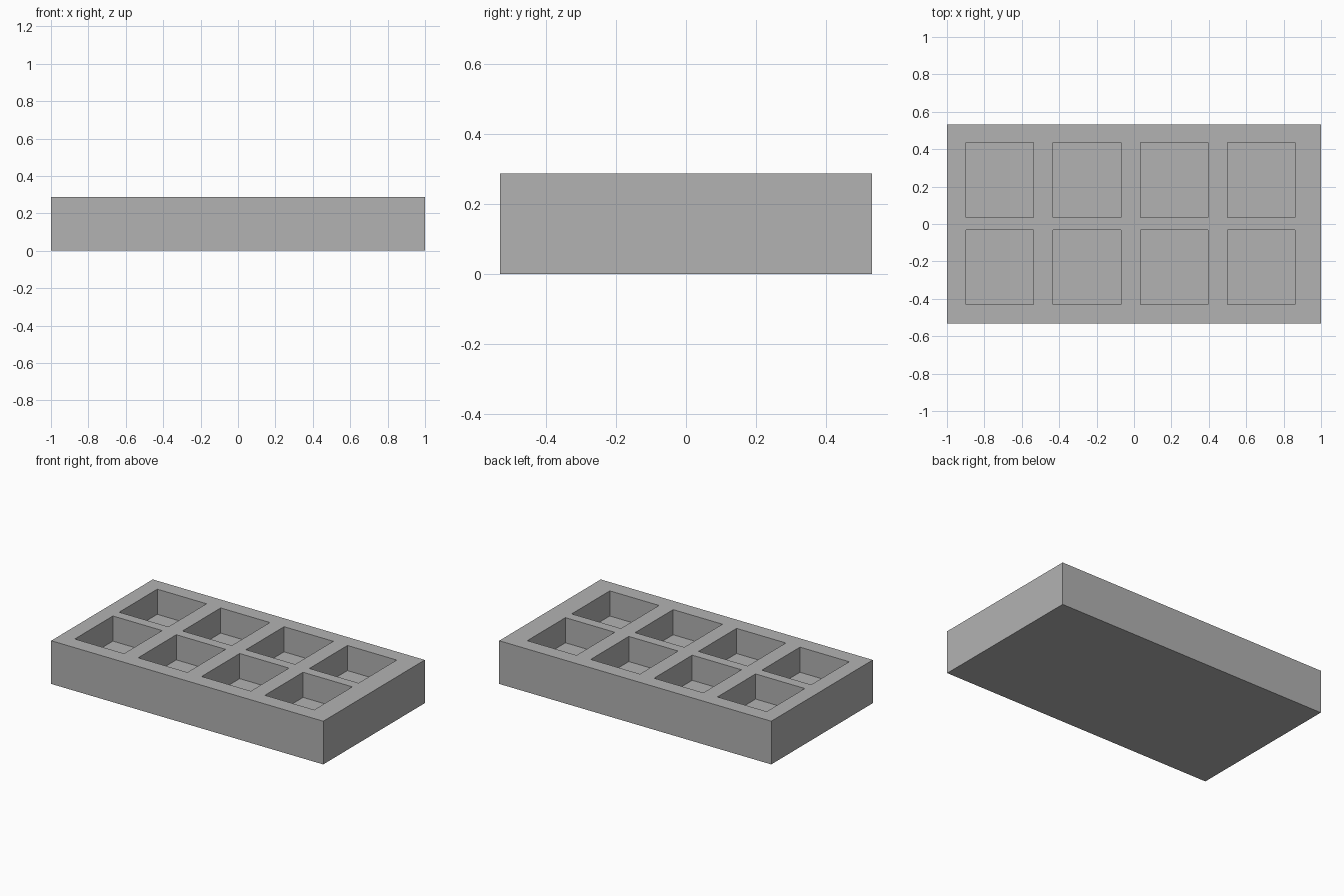
import bpy
import bmesh

WIDTH, DEPTH, HEIGHT = 2.0, 1.066, 0.287
FLOOR = 0.12
POCKET_X, POCKET_Y = 0.362, 0.4
COLUMNS = [-0.717 + 0.466 * i for i in range(4)]
ROWS = [-0.231, 0.235]

if "Cube" in bpy.data.objects:
    bpy.data.objects.remove(bpy.data.objects["Cube"], do_unlink=True)

grey = bpy.data.materials.new("plain grey")
grey.use_nodes = True
colour = (0.448, 0.448, 0.448, 1)
grey.diffuse_color = colour
grey.node_tree.nodes["Principled BSDF"].inputs["Base Color"].default_value = colour


def add_box(bm, low, high):
    """Add an axis-aligned box between two corners."""
    for v in bmesh.ops.create_cube(bm, size=1)["verts"]:
        v.co = [h if c > 0 else l for c, l, h in zip(v.co, low, high)]


def make_object(name, bm):
    mesh = bpy.data.meshes.new(name)
    bm.to_mesh(mesh)
    bm.free()
    mesh.materials.append(grey)
    obj = bpy.data.objects.new(name, mesh)
    bpy.context.collection.objects.link(obj)
    return obj


# Solid tray block
bm = bmesh.new()
add_box(bm, (-WIDTH / 2, -DEPTH / 2, 0), (WIDTH / 2, DEPTH / 2, HEIGHT))
tray = make_object("tray", bm)

# Two rows of four pockets, cut from the top
bm = bmesh.new()
for x in COLUMNS:
    for y in ROWS:
        add_box(bm, (x - POCKET_X / 2, y - POCKET_Y / 2, FLOOR),
                (x + POCKET_X / 2, y + POCKET_Y / 2, HEIGHT + 0.1))
cutter = make_object("pocket_cutter", bm)

cut = tray.modifiers.new("pockets", "BOOLEAN")
cut.operation = "DIFFERENCE"
cut.solver = "EXACT"
cut.object = cutter
bpy.context.view_layer.objects.active = tray
bpy.ops.object.modifier_apply(modifier=cut.name)
bpy.data.objects.remove(cutter, do_unlink=True)
